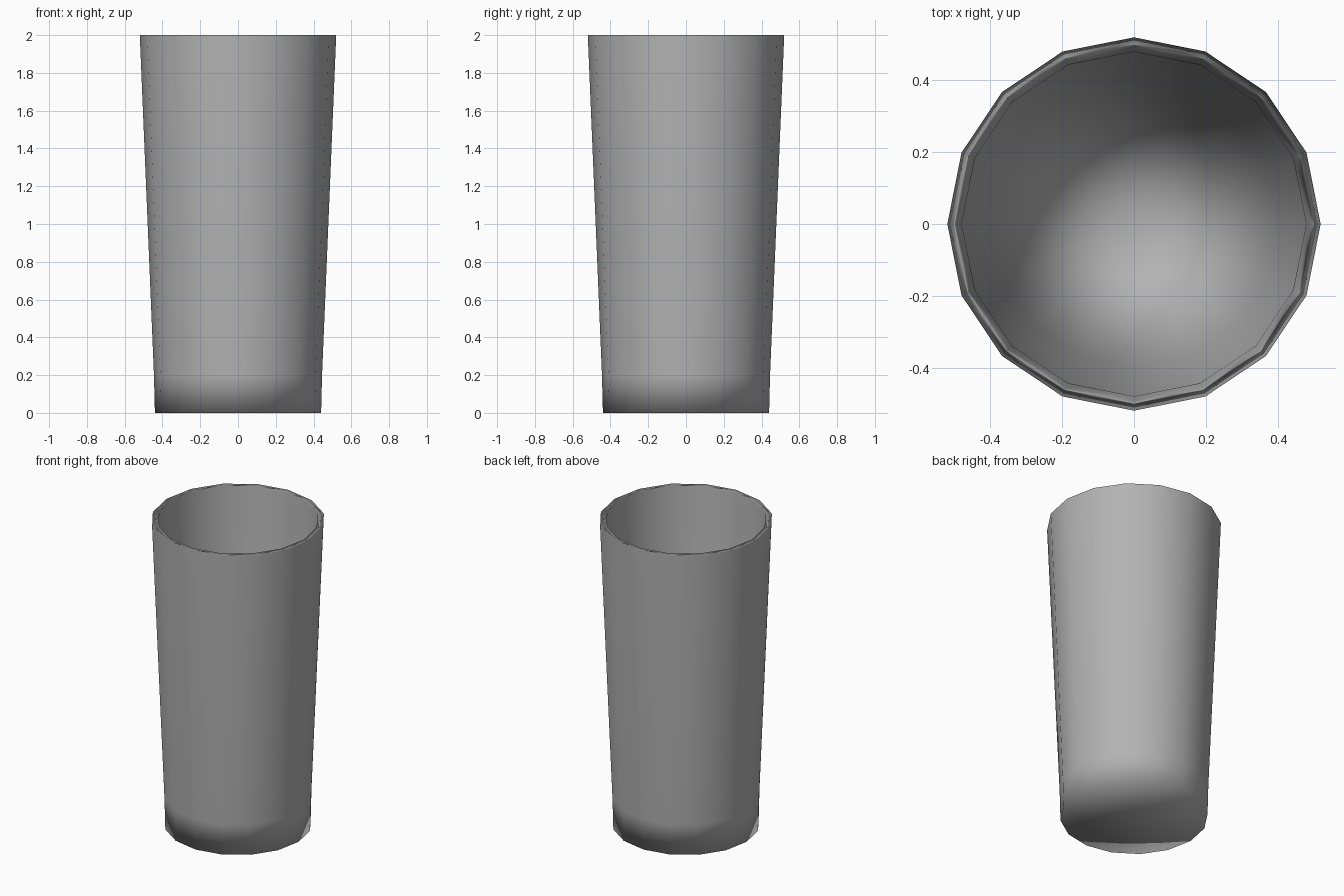
import bpy, bmesh, math

if "Cube" in bpy.data.objects:
    bpy.data.objects.remove(bpy.data.objects["Cube"])

SIDES = 16

# Wall profile (radius, height), from the underside over the rim to the inner floor
profile = [(0.44, 0.0), (0.445, 0.2), (0.52, 2.0),
           (0.48, 2.0), (0.40, 0.04)]

bm = bmesh.new()
rings = []
for r, z in profile:
    rings.append([bm.verts.new((r * math.cos(2 * math.pi * i / SIDES),
                                r * math.sin(2 * math.pi * i / SIDES), z))
                  for i in range(SIDES)])

# Outer wall, rim and inner wall
for low, high in zip(rings, rings[1:]):
    for i in range(SIDES):
        j = (i + 1) % SIDES
        bm.faces.new((low[i], low[j], high[j], high[i]))

# Underside and inner floor, as fans around a centre point
for ring, z in ((rings[0], 0.0), (rings[-1], 0.04)):
    centre = bm.verts.new((0, 0, z))
    for i in range(SIDES):
        bm.faces.new((ring[i], ring[(i + 1) % SIDES], centre))

bmesh.ops.recalc_face_normals(bm, faces=bm.faces)
for f in bm.faces:
    f.smooth = True

mesh = bpy.data.meshes.new("tumbler")
bm.to_mesh(mesh)
bm.free()
cup = bpy.data.objects.new("tumbler", mesh)
bpy.context.collection.objects.link(cup)

# Area-weighted shading keeps the long walls even up to the rim
weighted = cup.modifiers.new("even_shading", 'WEIGHTED_NORMAL')
weighted.mode = 'FACE_AREA'
weighted.weight = 50

# Mid grey surface
grey = bpy.data.materials.new("mid_grey")
grey.diffuse_color = (0.45, 0.45, 0.45, 1)
grey.use_nodes = True
grey.node_tree.nodes["Principled BSDF"].inputs["Base Color"].default_value = grey.diffuse_color
mesh.materials.append(grey)
